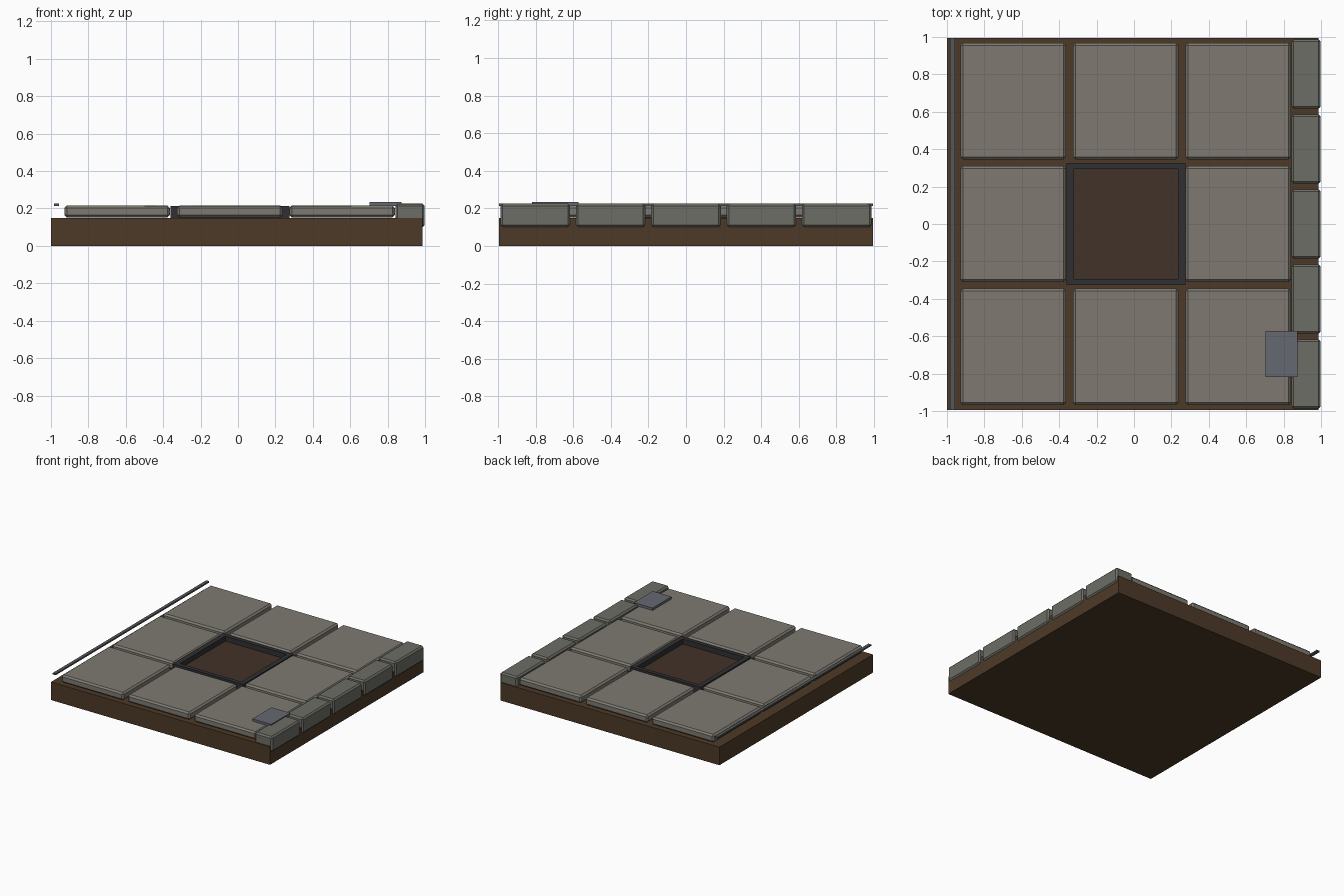
import bpy, bmesh, random
from mathutils import Vector

if "Cube" in bpy.data.objects:
    bpy.data.objects.remove(bpy.data.objects["Cube"])

random.seed(4)


def material(name, rgb):
    m = bpy.data.materials.new(name)
    m.diffuse_color = (*rgb, 1)
    m.use_nodes = True
    m.node_tree.nodes["Principled BSDF"].inputs["Base Color"].default_value = m.diffuse_color
    return m


EARTH = material("earth", (0.075, 0.042, 0.021))
PIT = material("dark_soil", (0.055, 0.032, 0.021))
STONE = material("paving_stone", (0.21, 0.195, 0.165))
CURB = material("curb_stone", (0.155, 0.155, 0.135))
IRON = material("dark_iron", (0.03, 0.03, 0.033))
STEEL = material("rail_steel", (0.09, 0.095, 0.1))
SLATE = material("slate", (0.13, 0.14, 0.165))


def block(name, lo, hi, mat, bevel=0.0, wobble=0.0):
    """Box between two corners, optionally chamfered, with a slightly uneven top."""
    lo, hi = Vector(lo), Vector(hi)
    mid, size = (lo + hi) / 2, hi - lo
    bm = bmesh.new()
    bmesh.ops.create_cube(bm, size=1)
    for v in bm.verts:
        v.co = Vector(a * b for a, b in zip(v.co, size))
        if v.co.z > 0:
            v.co.z -= random.uniform(0, wobble)
    if bevel:
        bmesh.ops.bevel(bm, geom=bm.edges[:], offset=bevel, segments=1,
                        affect='EDGES', clamp_overlap=True)
    me = bpy.data.meshes.new(name)
    bm.to_mesh(me)
    bm.free()
    me.materials.append(mat)
    ob = bpy.data.objects.new(name, me)
    ob.location = mid
    bpy.context.collection.objects.link(ob)
    return ob


# Earth slab under the paving
block("base_slab", (-1, -0.995, 0), (0.987, 0.995, 0.148), EARTH)

# Paving slabs: 3 x 3 grid without the middle one
for i, x in enumerate((-0.646, -0.044, 0.557)):
    for j, y in enumerate((-0.657, 0.0, 0.657)):
        if i == 1 and j == 1:
            continue
        block(f"paving_slab_{i}_{j}", (x - 0.282, y - 0.311, 0.152),
              (x + 0.282, y + 0.311, 0.216), STONE, 0.013, 0.002)

# Planting pit: iron frame of four bars around a soil panel
X0, X1, Y0, Y1 = -0.361, 0.275, -0.327, 0.327
W, D = 0.04, 0.033
for name, lo, hi in (
        ("left", (X0, Y0), (X0 + W, Y1)),
        ("right", (X1 - W, Y0), (X1, Y1)),
        ("front", (X0 + W, Y0), (X1 - W, Y0 + D)),
        ("back", (X0 + W, Y1 - D), (X1 - W, Y1))):
    block(f"pit_frame_{name}", (*lo, 0.145), (*hi, 0.213), IRON)
block("pit_soil", (X0 + W, Y0 + D, 0.14), (X1 - W, Y1 - D, 0.172), PIT)

# Row of curb stones along the right edge
for k in range(5):
    y = (k - 2) * 0.401
    block(f"curb_stone_{k}", (0.842, y - 0.185, 0.1), (0.998, y + 0.185, 0.226),
          CURB, 0.012, 0.002)

# Thin rail along the left edge
block("edge_rail", (-0.984, -0.995, 0.214), (-0.958, 0.995, 0.226), STEEL)

# Small cover plate lying over the paving and curb
block("cover_plate", (0.704, -0.818, 0.214), (0.874, -0.572, 0.234), SLATE)
